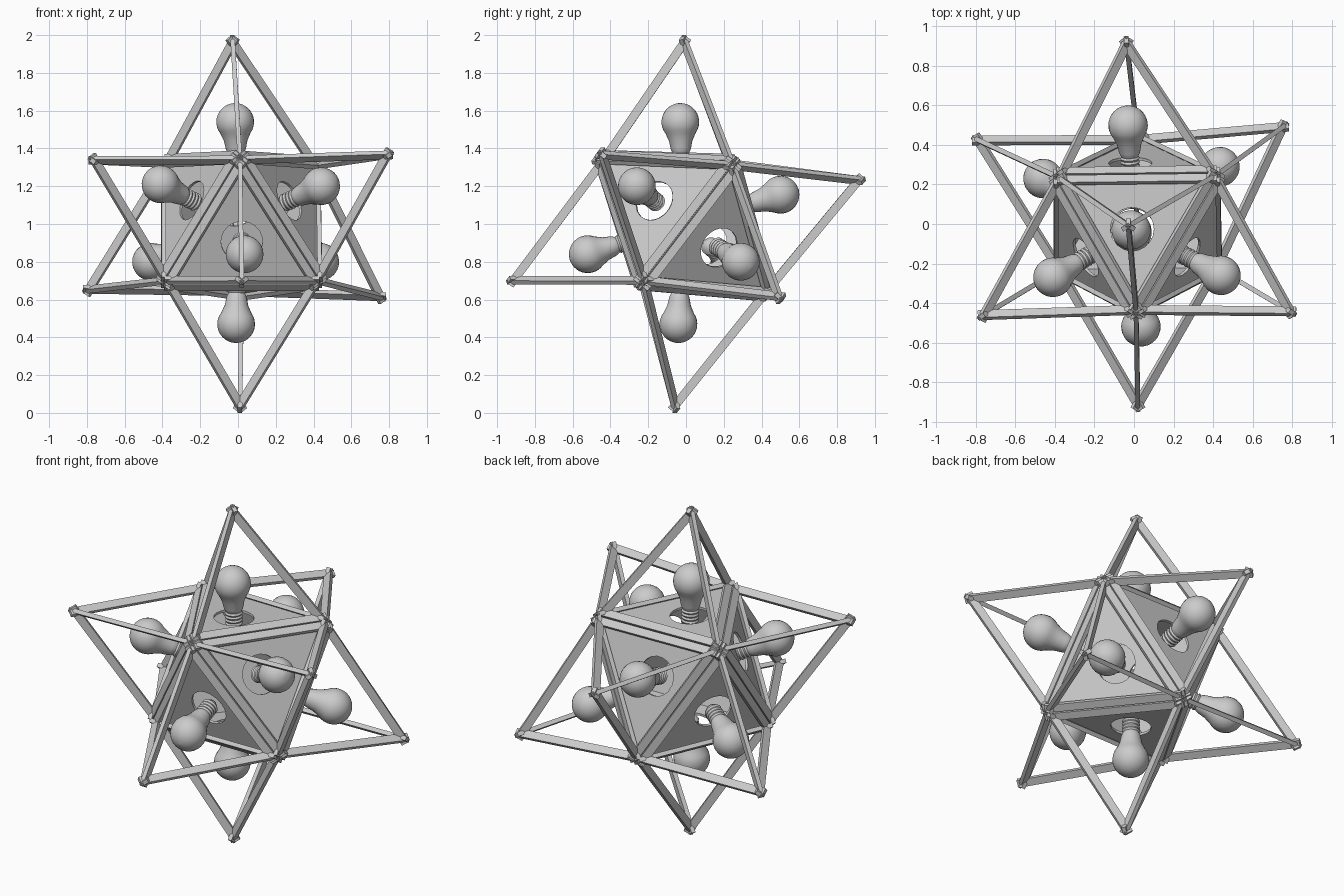
import bpy, bmesh, math
from mathutils import Vector as V

if "Cube" in bpy.data.objects:
    bpy.data.objects.remove(bpy.data.objects["Cube"])

C0 = V((0, -0.02, 1.0))
# corners of the slightly irregular octahedral body
P = dict(A=V((-.39, .24, 1.33)), B=V((.42, .25, 1.32)), C=V((.01, -.45, 1.35)),
         D=V((.02, .44, .63)), E=V((-.39, -.24, .69)), F=V((.43, -.23, .69)))
# each face: corners, spike tip, centre of the bulb head
FACES = {
    "top": ("ABC", (-.03, -.01, 2.0), (-.015, -.03, 1.54)),
    "bottom": ("DEF", (.01, -.06, 0), (-.01, -.04, .47)),
    "upper_left": ("ACE", (-.79, -.48, 1.35), (-.41, -.27, 1.21)),
    "upper_right": ("CBF", (.82, -.46, 1.38), (.44, -.26, 1.20)),
    "upper_back": ("ABD", (-.04, .95, 1.24), (-.03, .50, 1.155)),
    "lower_front": ("CEF", (.02, -.95, .69), (.035, -.52, .84)),
    "lower_right": ("BDF", (.78, .51, .60), (.435, .29, .80)),
    "lower_left": ("ADE", (-.82, .44, .64), (-.46, .23, .80)),
}
# bulb: (radius, distance along the axis from the head centre)
BULB = [(0, -.27), (.025, -.265), (.042, -.245)]
for k in range(4):  # screw thread rings
    BULB += [(.049, -.235 + k * .02), (.043, -.225 + k * .02)]
BULB += [(.05, -.152), (.054, -.14), (.062, -.10), (.08, -.06)]
BULB += [(.1 * math.cos(math.radians(a)), .1 * math.sin(math.radians(a))) for a in range(-25, 86, 10)]
BULB += [(0, .101)]


def finish(bm, name):
    bmesh.ops.recalc_face_normals(bm, faces=bm.faces)
    me = bpy.data.meshes.new(name)
    bm.to_mesh(me)
    bm.free()
    ob = bpy.data.objects.new(name, me)
    bpy.context.collection.objects.link(ob)
    return ob


def bar(bm, p, q, inner, w=.045, t=.024):
    """Flat bar whose outer edge runs p-q and whose width points to inner."""
    d = (q - p).normalized()
    into = inner - p
    into = (into - d * into.dot(d)).normalized()
    side = d.cross(into) * t / 2
    rings = [[bm.verts.new(e + s * side + into * k)
              for s, k in ((-1, 0), (1, 0), (1, w), (-1, w))] for e in (p, q)]
    for i in range(4):
        j = (i + 1) % 4
        bm.faces.new((rings[0][i], rings[0][j], rings[1][j], rings[1][i]))
    bm.faces.new(rings[0])
    bm.faces.new(rings[1])


def panel(name, pts, axis):
    """Triangular plate with a round hole on the bulb axis."""
    n = (pts[1] - pts[0]).cross(pts[2] - pts[0]).normalized()
    if n.dot(pts[0] - C0) < 0:
        n = -n
    hole = C0 + axis * ((pts[0] - C0).dot(n) / axis.dot(n))
    bm = bmesh.new()
    N = 10
    outer = [pts[i].lerp(pts[(i + 1) % 3], k / N) for i in range(3) for k in range(N)]
    rings = []
    for off in (0, -.014):
        o = [bm.verts.new(p + n * off) for p in outer]
        h = [bm.verts.new(hole + (p - hole).normalized() * .11 + n * off) for p in outer]
        rings += [o, h]
    m = len(outer)
    for a, b in ((0, 1), (1, 3), (3, 2), (2, 0)):
        for i in range(m):
            j = (i + 1) % m
            bm.faces.new((rings[a][i], rings[a][j], rings[b][j], rings[b][i]))
    finish(bm, name)


def bulb(name, head, axis, seg=24):
    """Lathe the bulb profile and aim it outward."""
    rot = axis.to_track_quat('Z', 'Y')
    bm = bmesh.new()
    vs = [bm.verts.new((r, 0, z)) for r, z in BULB]
    es = [bm.edges.new(e) for e in zip(vs, vs[1:])]
    bmesh.ops.spin(bm, geom=vs + es, cent=(0, 0, 0), axis=(0, 0, 1),
                   angle=math.tau, steps=seg, use_duplicate=False)
    bmesh.ops.remove_doubles(bm, verts=bm.verts, dist=.0005)
    for v in bm.verts:
        v.co = rot @ v.co + head
    ob = finish(bm, name)
    bpy.ops.object.select_all(action='DESELECT')
    ob.select_set(True)
    bpy.context.view_layer.objects.active = ob
    bpy.ops.object.shade_smooth_by_angle(angle=math.radians(40))


for name, (keys, tip, head) in FACES.items():
    pts = [P[k] for k in keys]
    tip, head = V(tip), V(head)
    axis = (head - C0).normalized()
    panel(name + "_panel", pts, axis)
    bulb(name + "_bulb", head, axis)
    # open pyramid frame: three base bars and three spike bars
    mid = (sum(pts, V()) + tip) / 4
    bm = bmesh.new()
    lift = (tip - sum(pts, V()) / 3).normalized() * .006
    for i in range(3):
        bar(bm, pts[i] + lift, pts[(i + 1) % 3] + lift, mid)
        bar(bm, pts[i] + lift, tip, mid)
    finish(bm, name + "_spike_frame")
